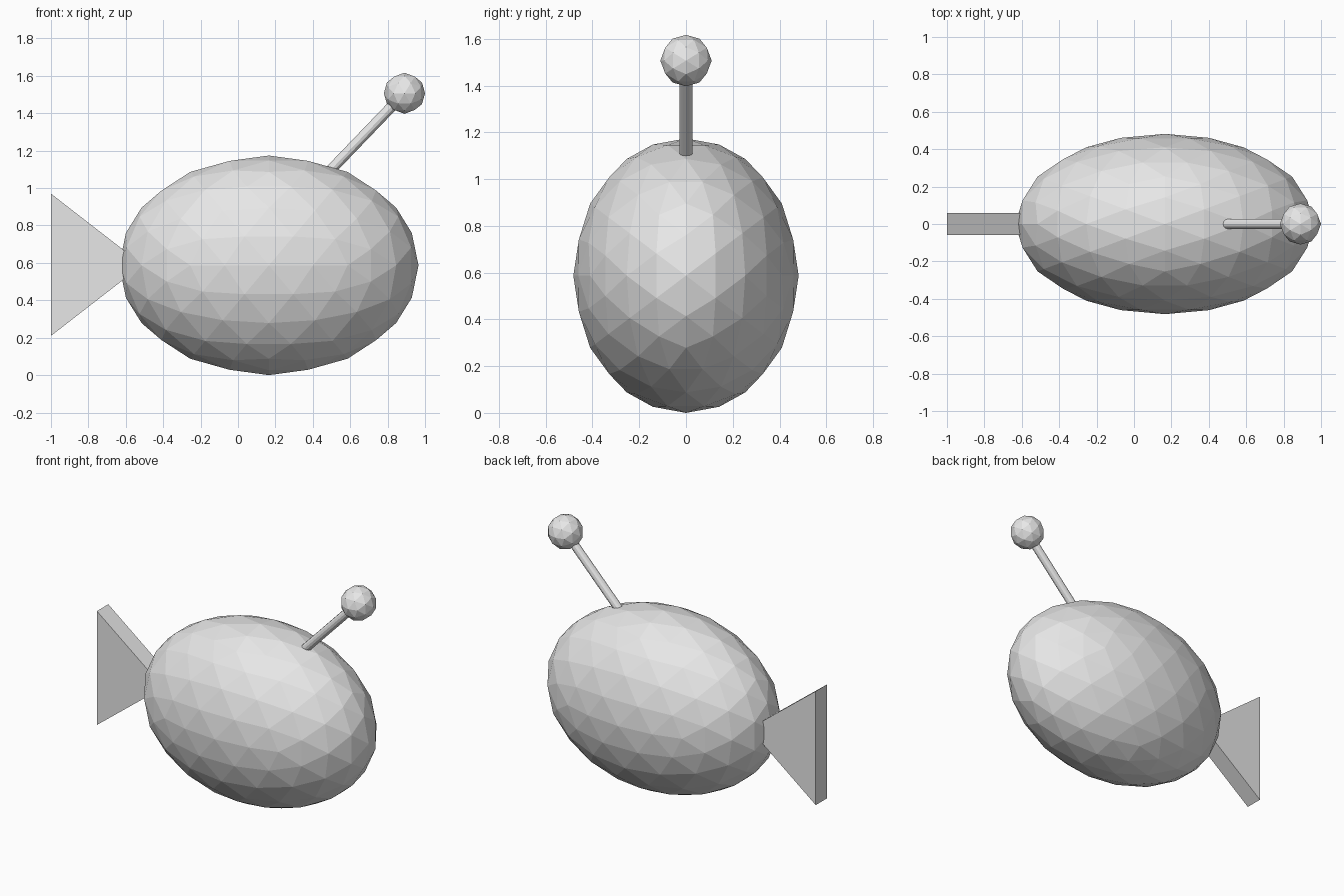
import bpy, bmesh, math
from mathutils import Matrix, Vector

old = bpy.data.objects.get("Cube")
if old:
    bpy.data.objects.remove(old, do_unlink=True)

grey = bpy.data.materials.new("plain_grey")
grey.use_nodes = True
grey.diffuse_color = (0.8, 0.8, 0.8, 1)
grey.node_tree.nodes["Principled BSDF"].inputs["Base Color"].default_value = (0.8, 0.8, 0.8, 1)


def finish(name, bm):
    """Turn a bmesh into a flat-shaded object."""
    bmesh.ops.recalc_face_normals(bm, faces=bm.faces[:])
    mesh = bpy.data.meshes.new(name)
    bm.to_mesh(mesh)
    bm.free()
    mesh.materials.append(grey)
    obj = bpy.data.objects.new(name, mesh)
    bpy.context.collection.objects.link(obj)
    return obj


def faceted_ball(name, centre, radii, subdivisions):
    """Icosphere turned so its edge midpoints lie on the axes, then stretched."""
    bm = bmesh.new()
    bmesh.ops.create_icosphere(bm, subdivisions=subdivisions, radius=1)
    turn = Matrix.Rotation(math.atan((1 + math.sqrt(5)) / 2), 4, 'Y')
    stretch = Matrix.Diagonal((*radii, 1))
    bm.transform(Matrix.Translation(centre) @ stretch @ turn)
    return finish(name, bm)


# Egg-shaped body and the ball on the antenna
ball_centre = Vector((0.89, 0, 1.507))
faceted_ball("body", (0.165, 0, 0.587), (0.8, 0.482, 0.587), 3)
faceted_ball("antenna_ball", ball_centre, (0.11, 0.11, 0.11), 2)

# Slanted antenna stem, running from inside the body into the ball
base = Vector((0.47, 0, 1.07))
axis = ball_centre - base
bm = bmesh.new()
bmesh.ops.create_cone(bm, cap_ends=True, segments=12, radius1=0.028, radius2=0.028,
                      depth=axis.length)
bm.transform(Matrix.Translation((base + ball_centre) / 2)
             @ axis.to_track_quat('Z', 'Y').to_matrix().to_4x4())
finish("antenna_stem", bm)

# Triangular tail fin, its tip buried in the body
bm = bmesh.new()
profile = [(-1, 0.21), (-0.51, 0.59), (-1, 0.97)]
face = bm.faces.new([bm.verts.new((x, -0.06, z)) for x, z in profile])
extruded = bmesh.ops.extrude_face_region(bm, geom=[face])["geom"]
bmesh.ops.translate(bm, vec=(0, 0.12, 0),
                    verts=[v for v in extruded if isinstance(v, bmesh.types.BMVert)])
finish("tail_fin", bm)
